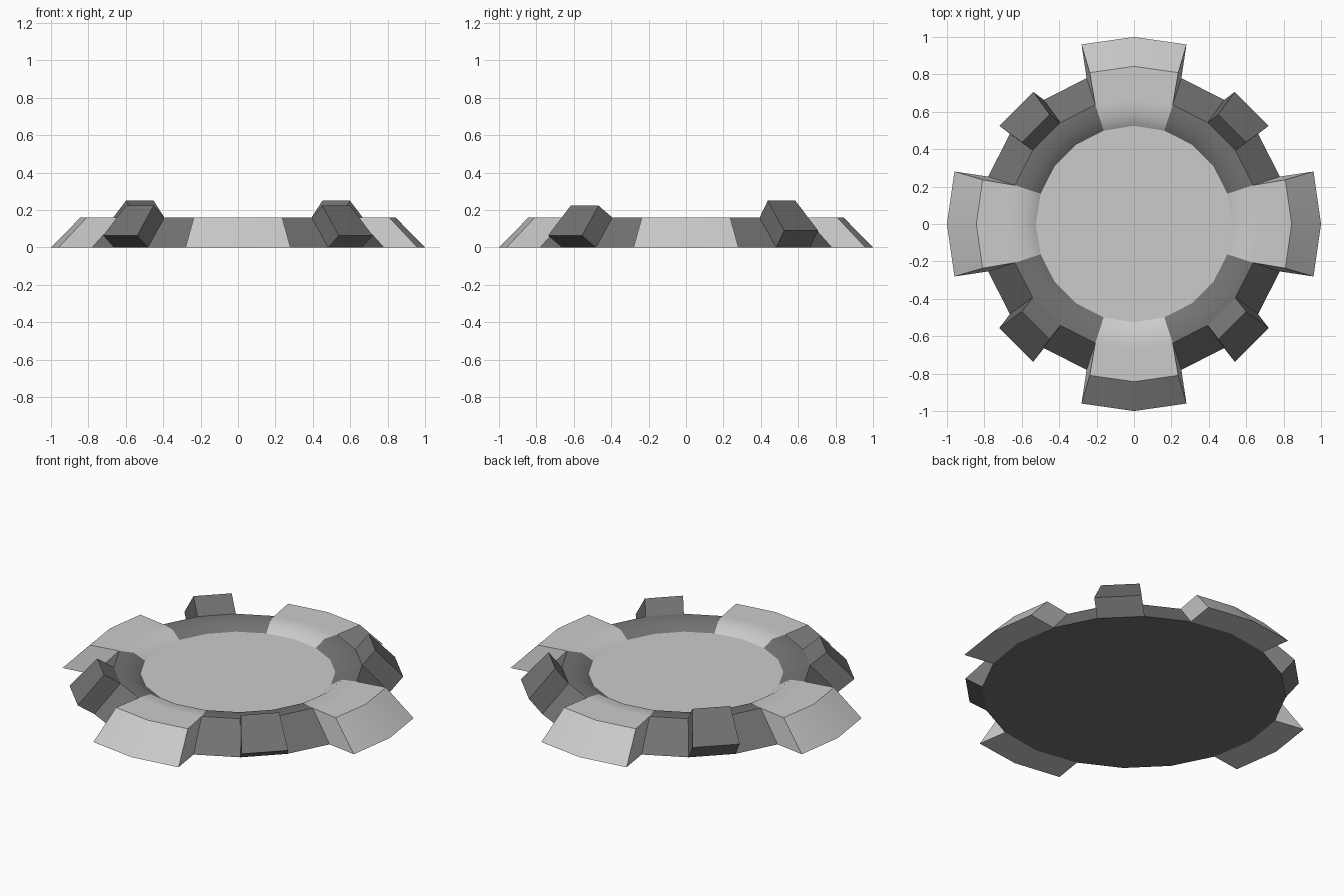
import bpy, bmesh
from math import sin, cos, radians
from mathutils import Vector

if "Cube" in bpy.data.objects:
    bpy.data.objects.remove(bpy.data.objects["Cube"])

STEP = 18            # 20-sided ring
NARROW = 16.3        # half angle of the flared pad tips
FLOOR = (.525, .121)  # radius and height of the recessed floor


def grey(name, v):
    m = bpy.data.materials.new(name)
    m.diffuse_color = (v, v, v, 1)
    m.use_nodes = True
    m.node_tree.nodes["Principled BSDF"].inputs["Base Color"].default_value = m.diffuse_color
    return m


light, dark = grey("light_grey", .55), grey("dark_grey", .17)


def pol(r, a, z):
    a = radians(a)
    return Vector((r * cos(a), r * sin(a), z))


def make(name, faces, ref, mat):
    """Build a mesh from corner lists, every face turned away from ref."""
    bm = bmesh.new()
    for pts in faces:
        f = bm.faces.new([bm.verts.new(p) for p in pts])
        f.normal_update()
        if f.normal.dot(f.calc_center_median() - ref) < 0:
            f.normal_flip()
    bmesh.ops.remove_doubles(bm, verts=bm.verts[:], dist=1e-4)
    me = bpy.data.meshes.new(name)
    bm.to_mesh(me)
    bm.free()
    ob = bpy.data.objects.new(name, me)
    bpy.context.collection.objects.link(ob)
    me.materials.append(mat)
    bpy.ops.object.select_all(action='DESELECT')
    ob.select_set(True)
    bpy.context.view_layer.objects.active = ob
    bpy.ops.object.shade_smooth_by_angle(angle=radians(35))
    return ob


def strips(rows):
    """Quads between neighbouring rows of points."""
    return [[a[i], a[i + 1], b[i + 1], b[i]]
            for a, b in zip(rows, rows[1:]) for i in range(len(a) - 1)]


# Recessed floor and flat underside
ring = [i * STEP for i in range(20)]
make("dish_floor", [[pol(FLOOR[0], a, FLOOR[1]) for a in ring]],
     Vector((0, 0, .05)), light)
make("underside", [[pol(.82, a, 0) for a in ring]], Vector((0, 0, .05)), dark)

for q, side in enumerate(("right", "back", "left", "front")):
    base = q * 90

    # Flared pad: inner slope, top, outer slope, underside and two cheeks
    def row(r, z, half):
        return [pol(r, base + d, z) for d in (-half, 0, half)]
    rows = [row(*FLOOR, STEP), row(.587, .16, STEP), row(.67, .16, STEP),
            row(.843, .16, NARROW), row(1.0, 0, NARROW), row(.82, 0, STEP)]
    faces = strips(rows)
    faces += [[r[k] for r in rows[2:]] for k in (0, 2)]
    make(side + "_pad", faces, pol(.72, base, .06), light)

    # Dark ring sector between pads; its middle outer face carries a block
    mid = base + 45
    prof = [FLOOR, (.587, .16), (.67, .16), (.82, 0)]
    rows = [[pol(r, base + k * STEP, z) for k in range(1, 5)] for r, z in prof]
    faces = strips(rows)
    face = faces.pop(7)
    make(side + "_ring_sector", faces, pol(.65, mid, .05), dark)

    # Block extruded from that face, pushed higher at the back
    sx = 1 if q in (0, 3) else -1
    move = Vector((sx * .057, .043, .09) if q in (0, 1)
                  else (sx * .057, -.074, .064))
    tip = [p + move for p in face]
    faces = [tip] + [[face[i], face[i - 1], tip[i - 1], tip[i]] for i in range(4)]
    make(side + "_block", faces, sum(face + tip, Vector()) / 8, dark)
